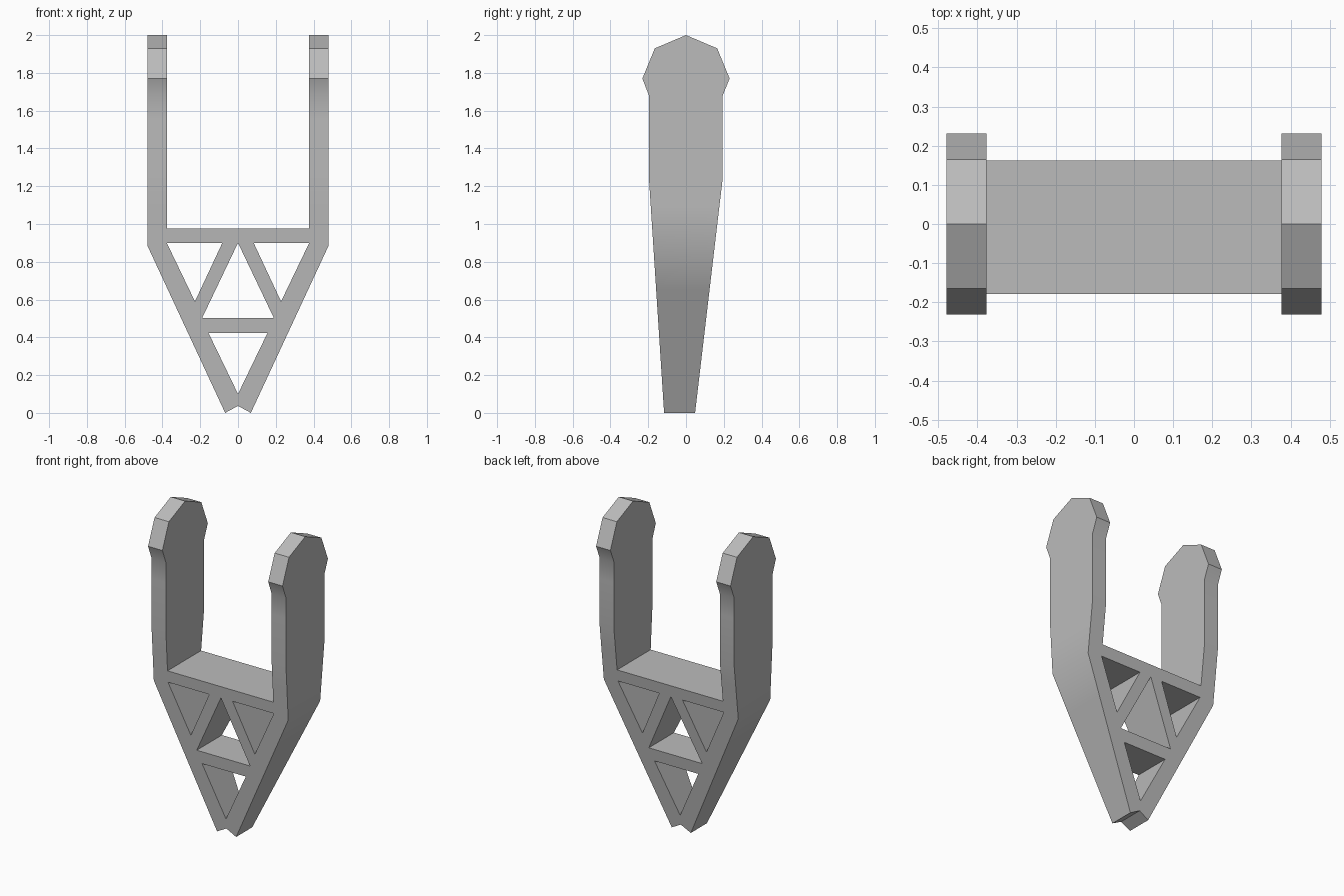
import bpy
import bmesh
import math

cube = bpy.data.objects.get("Cube")
if cube:
    bpy.data.objects.remove(cube, do_unlink=True)

# Right half of the front outline, from the bottom notch up and round (x, z)
HALF = [(0, 0.037), (0.068, 0), (0.479, 0.884), (0.479, 2), (0.377, 2), (0.377, 0.975)]
OUTLINE = HALF + [(-x, z) for x, z in reversed(HALF[1:])]

# Triangular truss openings (x, z)
SIDE_HOLE = [(0.377, 0.9), (0.083, 0.9), (0.228, 0.59)]
HOLES = [
    SIDE_HOLE,
    [(-x, z) for x, z in SIDE_HOLE],
    [(0, 0.9), (-0.19, 0.502), (0.19, 0.502)],
    [(0, 0.1), (-0.156, 0.423), (0.156, 0.423)],
]

# Side profile: height, front y, back y
DEPTH = [(0, -0.116, 0.048), (1.24, -0.196, 0.194), (1.68, -0.196, 0.194),
         (1.77, -0.231, 0.231), (1.93, -0.165, 0.165), (2, 0, 0)]
SUPPORT_LEVELS = [0.65, 1.1, 1.55]  # extra loops that keep the shading tight


def depth_at(z, side):
    """Front (1) or back (2) y of the side profile at a height."""
    for low, high in zip(DEPTH, DEPTH[1:]):
        if z <= high[0] + 1e-5:
            t = (z - low[0]) / (high[0] - low[0])
            return low[side] + t * (high[side] - low[side])
    return DEPTH[-1][side]


def add_loop(bm, points):
    verts = [bm.verts.new((x, 0, z)) for x, z in points]
    return [bm.edges.new((v, verts[i - 1])) for i, v in enumerate(verts)]


# Flat front sheet with openings
bm = bmesh.new()
edges = [e for loop in [OUTLINE] + HOLES for e in add_loop(bm, loop)]
bmesh.ops.triangle_fill(bm, edges=edges, use_beauty=True, normal=(0, -1, 0))

# Loops at each height where the side profile bends
for level in SUPPORT_LEVELS + [d[0] for d in DEPTH[1:-1]]:
    bmesh.ops.bisect_plane(bm, geom=bm.verts[:] + bm.edges[:] + bm.faces[:],
                           plane_co=(0, 0, level), plane_no=(0, 0, 1), dist=1e-5)

# Thicken the sheet to the side profile
front = bm.verts[:]
result = bmesh.ops.extrude_face_region(bm, geom=bm.faces[:], use_keep_orig=True)
back = [g for g in result["geom"] if isinstance(g, bmesh.types.BMVert)]
for side, verts in ((1, front), (2, back)):
    for v in verts:
        v.co.y = depth_at(v.co.z, side)
bmesh.ops.remove_doubles(bm, verts=bm.verts[:], dist=1e-4)
bmesh.ops.recalc_face_normals(bm, faces=bm.faces[:])

mesh = bpy.data.meshes.new("fork_frame")
bm.to_mesh(mesh)
bm.free()
frame = bpy.data.objects.new("fork_frame", mesh)
bpy.context.collection.objects.link(frame)

# Plain grey
grey = bpy.data.materials.new("plain_grey")
grey.use_nodes = True
colour = (0.5, 0.5, 0.5, 1)
grey.diffuse_color = colour
grey.node_tree.nodes["Principled BSDF"].inputs["Base Color"].default_value = colour
mesh.materials.append(grey)

# Smooth shading with sharp corners
mesh.shade_smooth()
mesh.set_sharp_from_angle(angle=math.radians(30))
